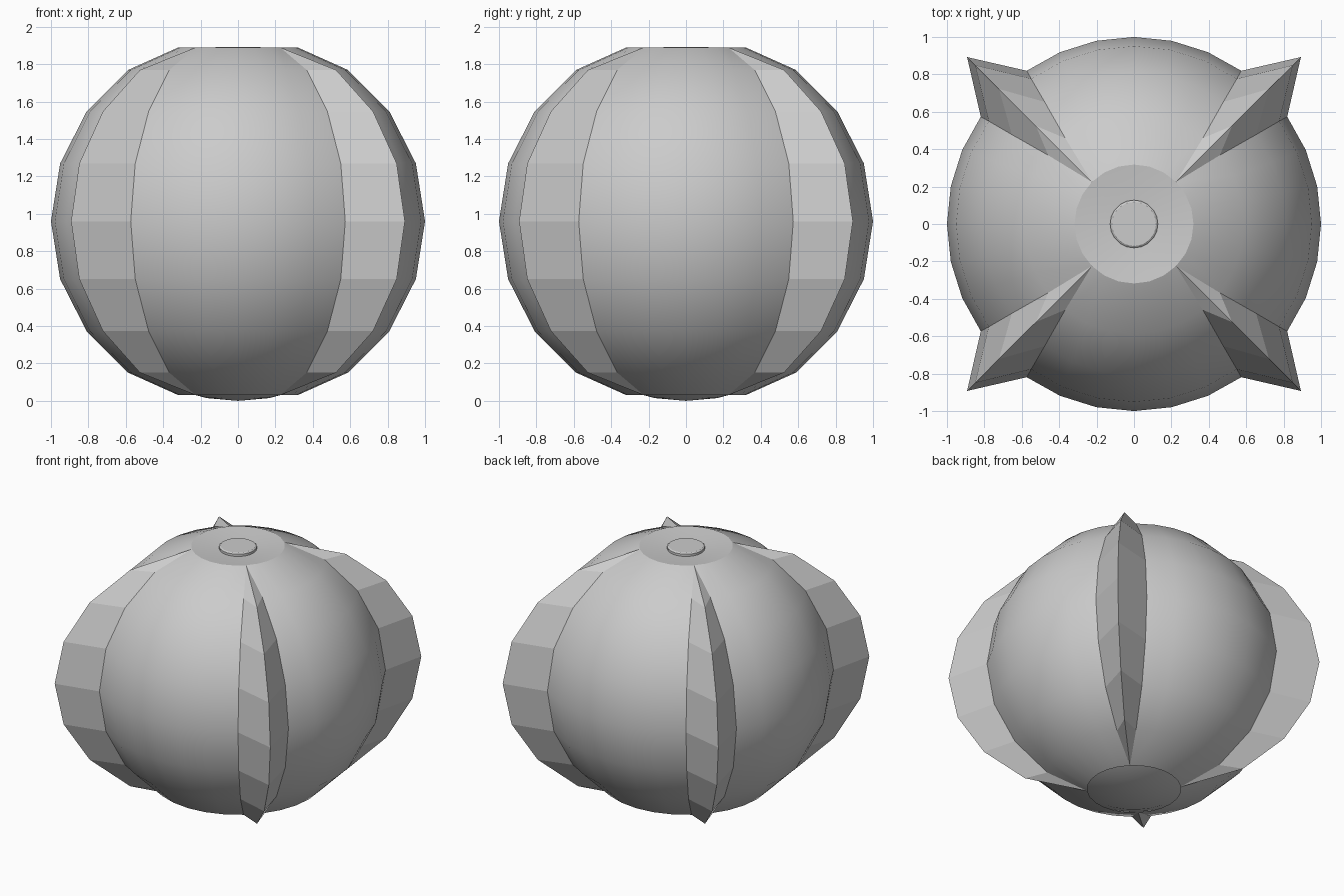
import bpy, bmesh, math
from math import sin, cos, radians

if "Cube" in bpy.data.objects:
    bpy.data.objects.remove(bpy.data.objects["Cube"])

MID = 0.96          # height of the equator
RIM_R, RIM_H = 0.318, 0.93
FIN_SCALE = 1.262   # fin ridge radius relative to the shell
STEPS = 6           # facets across each shell panel

grey = bpy.data.materials.new("plain grey")
grey.diffuse_color = (0.6, 0.6, 0.6, 1)
grey.use_nodes = True
grey.node_tree.nodes["Principled BSDF"].inputs["Base Color"].default_value = grey.diffuse_color

# Latitude rings: height, shell radius, fin ridge radius, fin half angle
rings = []
for i in range(-4, 5):
    if abs(i) == 4:
        rings.append((MID + math.copysign(RIM_H, i), RIM_R, RIM_R, 0.0))
    else:
        a = radians(18 * i)
        half = (10.0, 9.7, 8.8, 6.3)[abs(i)]
        rings.append((MID + sin(a), cos(a), FIN_SCALE * cos(a), half))


def polar(r, deg, z):
    a = radians(deg)
    return (r * cos(a), r * sin(a), z)


def finish(bm, name, smooth=None):
    bmesh.ops.remove_doubles(bm, verts=bm.verts, dist=1e-4)
    bmesh.ops.dissolve_degenerate(bm, edges=bm.edges, dist=1e-5)
    me = bpy.data.meshes.new(name)
    bm.to_mesh(me)
    bm.free()
    me.materials.append(grey)
    ob = bpy.data.objects.new(name, me)
    bpy.context.collection.objects.link(ob)
    if smooth:
        bpy.ops.object.select_all(action='DESELECT')
        ob.select_set(True)
        bpy.context.view_layer.objects.active = ob
        bpy.ops.object.shade_smooth_by_angle(angle=radians(smooth))
    return ob


def loft(bm, rows):
    """Skin a grid of points, row by row from the bottom up."""
    grid = [[bm.verts.new(p) for p in row] for row in rows]
    for low, high in zip(grid, grid[1:]):
        for j in range(len(low) - 1):
            bm.faces.new((low[j], low[j + 1], high[j + 1], high[j]))


def revolve(name, profile, sides, smooth=None):
    bm = bmesh.new()
    loft(bm, [[polar(r, 360 * j / sides, z) for j in range(sides + 1)]
              for r, z in profile])
    return finish(bm, name, smooth)


# Four round shell panels between the fins
bm = bmesh.new()
for q in range(4):
    rows = []
    for z, r, ridge, half in rings:
        span = 45 - half
        rows.append([polar(r, 90 * q + span * (2 * j / STEPS - 1), z)
                     for j in range(STEPS + 1)])
    loft(bm, rows)
finish(bm, "shell", 40)

# Four sharp diagonal fins, pinched to a point at both rims
for q in range(4):
    bm = bmesh.new()
    mid = 45 + 90 * q
    loft(bm, [[polar(r, mid - half, z), polar(ridge, mid, z),
               polar(r, mid + half, z)] for z, r, ridge, half in rings])
    finish(bm, "fin_%d" % (q + 1))

# Shallow dished cap closing the top
TOP = MID + RIM_H
revolve("top_cap", [(RIM_R, TOP), (0.12, TOP - 0.022), (0.0, TOP - 0.025)], 24, 40)

# Small round button in the dish
revolve("top_button", [(0.128, TOP - 0.03), (0.128, TOP - 0.004),
                       (0.118, TOP + 0.003), (0.0, TOP + 0.003)], 20, 30)

# Inner ball showing through the open bottom
profile = [(0.96 * cos(radians(a)), MID + 0.96 * sin(radians(a)))
           for a in range(-90, 61, 10)]
revolve("inner_ball", profile, 24, 40)
